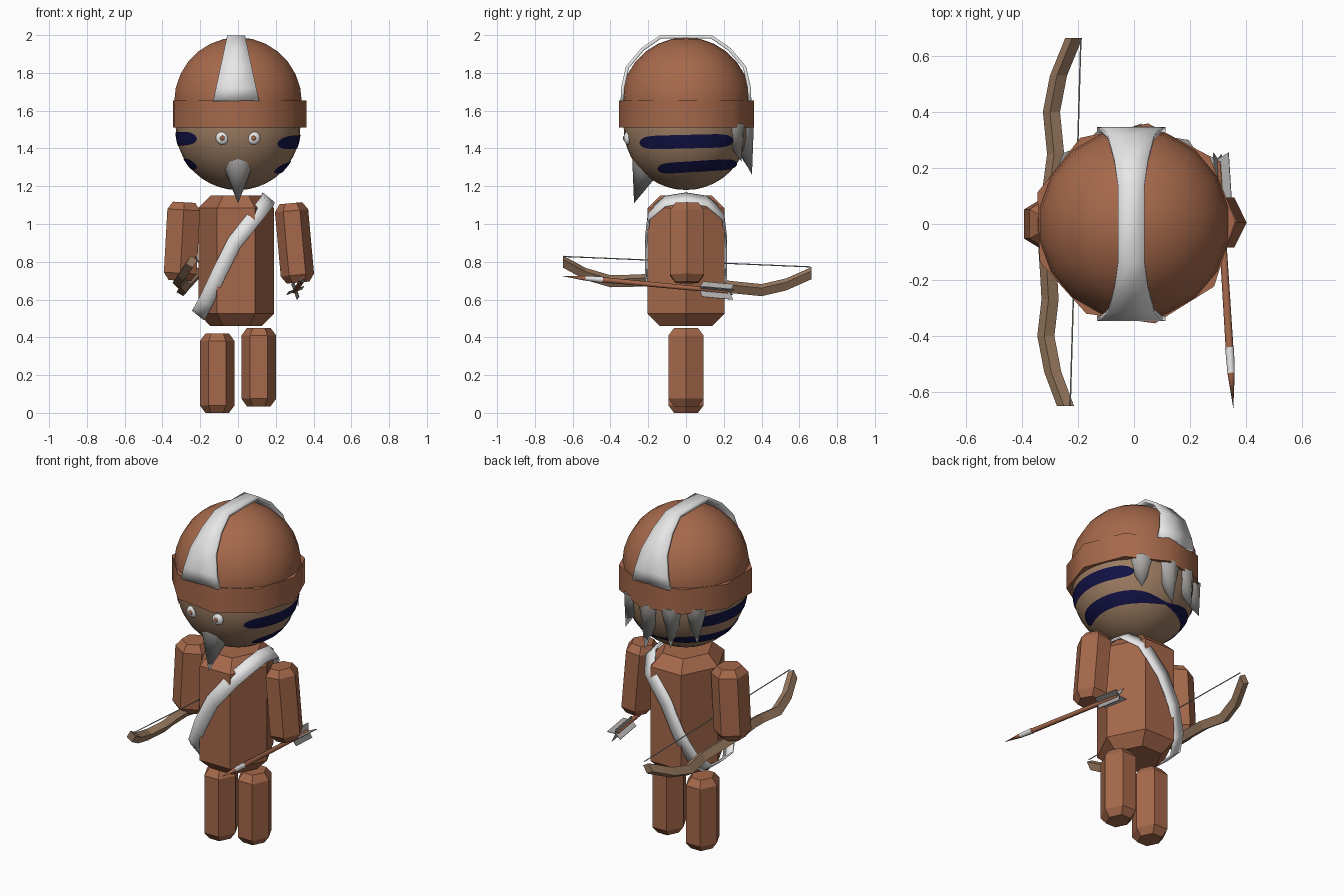
import bpy, bmesh, math
from mathutils import Vector, Matrix

if "Cube" in bpy.data.objects:
    bpy.data.objects.remove(bpy.data.objects["Cube"], do_unlink=True)


def material(name, r, g, b):
    m = bpy.data.materials.new(name)
    m.use_nodes = True
    m.diffuse_color = (r, g, b, 1)
    m.node_tree.nodes["Principled BSDF"].inputs["Base Color"].default_value = (r, g, b, 1)
    return m


BROWN = material("clay brown", 0.38, 0.14, 0.07)
TAN = material("wood tan", 0.33, 0.2, 0.12)
WHITE = material("white", 0.8, 0.8, 0.8)
GREY = material("feather grey", 0.42, 0.41, 0.4)
NAVY = material("navy paint", 0.006, 0.006, 0.06)


def finish(name, bm, mat, smooth=None, thick=0):
    """Turn a bmesh into an object, optionally smooth (angle in degrees) and thickened."""
    bmesh.ops.recalc_face_normals(bm, faces=bm.faces)
    me = bpy.data.meshes.new(name)
    bm.to_mesh(me)
    bm.free()
    me.materials.append(mat)
    if smooth:
        me.polygons.foreach_set("use_smooth", [True] * len(me.polygons))
        me.set_sharp_from_angle(angle=math.radians(smooth))
    ob = bpy.data.objects.new(name, me)
    bpy.context.scene.collection.objects.link(ob)
    if thick:
        mod = ob.modifiers.new("thickness", "SOLIDIFY")
        mod.thickness = thick
        mod.offset = 0
    return ob


def loft(name, rings, mat, closed=True, caps=True, loop=False, **kw):
    """Skin a sequence of equal point rings."""
    bm = bmesh.new()
    vs = [[bm.verts.new(p) for p in ring] for ring in rings]
    pairs = list(zip(vs, vs[1:])) + ([(vs[-1], vs[0])] if loop else [])
    n = len(vs[0])
    for a, b in pairs:
        for i in range(n if closed else n - 1):
            j = (i + 1) % n
            bm.faces.new((a[i], a[j], b[j], b[i]))
    if closed and caps:
        bm.faces.new(vs[0])
        bm.faces.new(vs[-1])
    return finish(name, bm, mat, **kw)


def block(name, low, high, radius, chamfer, turn=0, depth=1.17):
    """Six-sided block with chamfered ends."""
    low, high = Vector(low), Vector(high)
    axis = (high - low).normalized()
    rings = []
    for c, s in ((low, 0.68), (low + axis * chamfer, 1),
                 (high - axis * chamfer, 1), (high, 0.68)):
        ring = []
        for k in range(6):
            a = math.radians(60 * k + turn)
            x, y = radius * s * math.cos(a), radius * s * depth * math.sin(a)
            ring.append(c + Vector((x, y, -x * axis.x)))
        rings.append(ring)
    return loft(name, rings, BROWN)


def cone(name, a, b, r1, r2, mat, segs=8, smooth=50):
    a, b = Vector(a), Vector(b)
    bm = bmesh.new()
    rot = (b - a).to_track_quat("Z", "Y").to_matrix().to_4x4()
    bmesh.ops.create_cone(bm, cap_ends=True, segments=segs, radius1=r1, radius2=r2,
                          depth=(b - a).length,
                          matrix=Matrix.Translation((a + b) / 2) @ rot)
    return finish(name, bm, mat, smooth)


def ball(name, centre, r, mat, scale=(1, 1, 1), segs=24, rings=16, cut=None):
    bm = bmesh.new()
    bmesh.ops.create_uvsphere(bm, u_segments=segs, v_segments=rings, radius=r,
                              matrix=Matrix.Translation(centre) @ Matrix.Diagonal((*scale, 1)))
    if cut:
        bmesh.ops.bisect_plane(bm, geom=bm.verts[:] + bm.edges[:] + bm.faces[:],
                               plane_co=(0, 0, cut), plane_no=(0, 0, -1), clear_outer=True)
    return finish(name, bm, mat, 60)


# Body blocks
block("torso", (-0.01, 0, 0.46), (-0.01, 0, 1.15), 0.2, 0.065)
block("right_leg", (-0.11, 0, 0), (-0.11, 0, 0.42), 0.092, 0.04)
block("left_leg", (0.11, 0, 0.035), (0.11, 0, 0.45), 0.092, 0.04)
block("right_arm", (-0.308, 0, 0.7), (-0.285, 0, 1.115), 0.1, 0.04, turn=30, depth=1.05)
block("left_arm", (0.318, 0.005, 0.69), (0.28, 0.005, 1.11), 0.088, 0.04)

# Head, cap and brow band
HEAD_R, HEAD_Z = 0.33, 1.51
ball("head", (0, 0, HEAD_Z), HEAD_R, TAN, segs=32, rings=20)
ball("cap_dome", (0, 0, 1.645), 0.343, BROWN, segs=18, rings=14, cut=1.6)
band = []
for z in (1.51, 1.655):
    angles = [math.radians(2 + 40 * k) for k in range(9)]
    band.append([(0.363 * math.cos(a), 0.363 * math.sin(a), z) for a in angles])
loft("brow_band", band, BROWN, smooth=45)

# White crest ribbon over the cap
half = [(0.337, 1.65), (0.335, 1.72), (0.31, 1.83), (0.23, 1.925), (0.135, 1.99)]
profile = [(-y, z) for y, z in half] + [(y, z) for y, z in reversed(half)]
crest = []
for y, z in profile:
    w = 0.047 + 0.075 * (1.99 - z) / 0.34
    crest.append([(-0.01 + w * t, y, z) for t in (-1, 0, 1)])
loft("cap_crest", crest, WHITE, closed=False, smooth=40, thick=0.018)

# Eyes, pupils and painted cheek stripes on both sides
for side, label in ((-1, "right"), (1, "left")):
    x = side * 0.083
    ball(label + "_eye", (x, -0.308, 1.455), 0.035, WHITE, (1, 0.6, 1), 16, 10)
    ball(label + "_pupil", (x, -0.327, 1.455), 0.013, BROWN, (1, 0.5, 1), 10, 6)
    for row, y0, y1, z0, z1, h in (("upper", -0.245, 0.25, 1.43, 1.442, 0.036),
                                   ("lower", -0.15, 0.27, 1.292, 1.318, 0.029)):
        if side < 0:
            z0 += 0.025
        rings = []
        for k in range(33):
            t = -math.cos(math.pi * k / 32)
            y = y0 + (y1 - y0) * (t + 1) / 2
            zc = z0 + (z1 - z0) * (t + 1) / 2
            hw = h * max(1 - t ** 8, 0.01) ** 0.5
            ring = []
            for s in (-1, -0.5, 0, 0.5, 1):
                z = zc + hw * s
                flat = (HEAD_R + 0.003) ** 2 - y * y - (z - HEAD_Z) ** 2
                ring.append((side * math.sqrt(max(flat, 0)), y, z))
            rings.append(ring)
        loft(f"{label}_{row}_stripe", rings, NAVY, closed=False, smooth=60)

# Beak and hanging feathers at the back of the head
cone("beak", (0, -0.2, 1.33), (0, -0.275, 1.11), 0.09, 0, GREY, 10)
for k, (deg, drop) in enumerate(((57, 0.18), (86, 0.25), (111, 0.21), (135, 0.18))):
    d = Vector((math.cos(math.radians(deg)), math.sin(math.radians(deg)), 0))
    cone(f"back_feather_{k + 1}", d * 0.29 + Vector((0, 0, 1.51)),
         d * 0.35 + Vector((0, 0, 1.51 - drop)), 0.072, 0, GREY, 7)

# Shoulder strap: a loop around the torso, mirrored front to back
front = [(0.16, 0, 1.137), (0.155, -0.11, 1.12), (0.1, -0.195, 1.05), (-0.02, -0.213, 0.9),
         (-0.1, -0.213, 0.74), (-0.17, -0.17, 0.59), (-0.205, -0.1, 0.525), (-0.21, 0, 0.52)]
path = front + [(x, -y, z) for x, y, z in front[-2:0:-1]]
across = Vector((-0.75, 0, 0.62)) * 0.042
strap = [[Vector(p) - across, Vector(p) + across] for p in path]
loft("shoulder_strap", strap, WHITE, closed=False, loop=True, smooth=50, thick=0.01)

# Bow: bent limbs with a tilted square section, and its string
bow = [(-0.215, 0.665, 0.74), (-0.27, 0.53, 0.68), (-0.295, 0.4, 0.65), (-0.28, 0.25, 0.665),
       (-0.3, 0.1, 0.685), (-0.315, -0.03, 0.7), (-0.305, -0.18, 0.705), (-0.3, -0.27, 0.7),
       (-0.315, -0.4, 0.697), (-0.29, -0.53, 0.735), (-0.245, -0.65, 0.8)]
u = Vector((0.5, 0, 0.86)) * 0.025
v = Vector((0.86, 0, -0.5)) * 0.021
loft("bow", [[Vector(p) + i * u + j * v for i, j in ((1, 1), (-1, 1), (-1, -1), (1, -1))]
             for p in bow], TAN)
cone("bow_string", (-0.19, 0.66, 0.773), (-0.228, -0.648, 0.828), 0.003, 0.003, GREY, 6)

# Arrow: shaft, pale collar, point and crossed fletching
tail, tip = Vector((0.298, 0.25, 0.64)), Vector((0.355, -0.66, 0.725))


def along(t):
    return tail.lerp(tip, t)


cone("arrow_shaft", along(0.03), along(0.77), 0.012, 0.014, BROWN)
cone("arrow_collar", along(0.76), along(0.86), 0.016, 0.013, WHITE)
cone("arrow_point", along(0.86), tip, 0.013, 0, BROWN)
aim = (tip - tail).normalized()
for k, lean in enumerate((20, 110)):
    w = Matrix.Rotation(math.radians(lean), 3, aim) @ aim.cross(Vector((1, 0, 0))).normalized()
    w *= 0.043
    back = aim * 0.02
    rings = [[along(t) - w - back, along(t), along(t) + w - back] for t in (0.02, 0.2)]
    loft(f"arrow_fletching_{k + 1}", rings, GREY, closed=False, thick=0.004)
